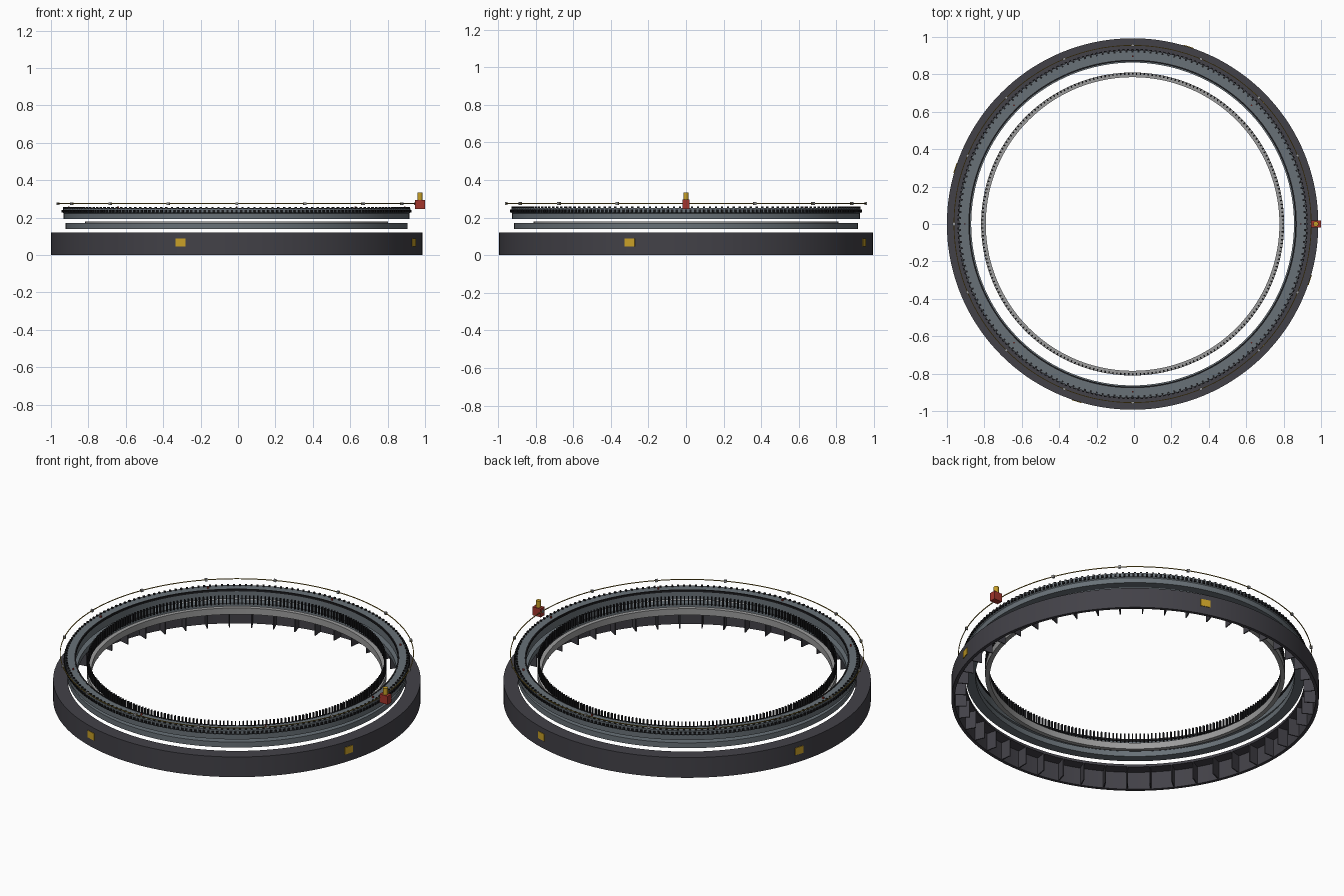
import bpy, bmesh, math
from mathutils import Matrix, Vector

if "Cube" in bpy.data.objects:
    bpy.data.objects.remove(bpy.data.objects["Cube"])

CENTRE_X = -0.0075
SEGMENTS = 144


def material(name, rgb):
    m = bpy.data.materials.new(name)
    m.use_nodes = True
    m.diffuse_color = (*rgb, 1)
    bsdf = next(n for n in m.node_tree.nodes if n.type == "BSDF_PRINCIPLED")
    bsdf.inputs["Base Color"].default_value = (*rgb, 1)
    bsdf.inputs["Roughness"].default_value = 0.6
    return m


charcoal = material("charcoal", (0.055, 0.053, 0.064))
steel = material("steel grey", (0.14, 0.165, 0.185))
silver = material("light grey", (0.33, 0.33, 0.33))
black = material("black", (0.012, 0.012, 0.014))
gold = material("yellow", (0.58, 0.35, 0.02))
bronze = material("dark yellow", (0.35, 0.23, 0.03))
red = material("red", (0.36, 0.035, 0.025))


def finish(name, bm, mat, smooth=False):
    bmesh.ops.recalc_face_normals(bm, faces=bm.faces)
    mesh = bpy.data.meshes.new(name)
    bm.to_mesh(mesh)
    bm.free()
    mesh.materials.append(mat)
    ob = bpy.data.objects.new(name, mesh)
    ob.location.x = CENTRE_X
    bpy.context.collection.objects.link(ob)
    if smooth:
        bpy.ops.object.select_all(action="DESELECT")
        ob.select_set(True)
        bpy.context.view_layer.objects.active = ob
        bpy.ops.object.shade_smooth_by_angle(angle=math.radians(30))
    return ob


def lathe(name, profile, mat):
    """Closed (radius, z) profile swept around the vertical axis."""
    bm = bmesh.new()
    loops = []
    for i in range(SEGMENTS):
        a = math.tau * i / SEGMENTS
        loops.append([bm.verts.new((r * math.cos(a), r * math.sin(a), z)) for r, z in profile])
    n = len(profile)
    for i in range(SEGMENTS):
        a, b = loops[i], loops[(i + 1) % SEGMENTS]
        for j in range(n):
            k = (j + 1) % n
            bm.faces.new((a[j], b[j], b[k], a[k]))
    return finish(name, bm, mat, True)


def ring(name, r0, r1, z0, z1, mat):
    return lathe(name, [(r0, z0), (r1, z0), (r1, z1), (r0, z1)], mat)


def radial_boxes(name, count, r0, r1, width, z0, z1, mat, start=0.0):
    """Boxes repeated around the vertical axis."""
    bm = bmesh.new()
    size = Matrix.Diagonal((r1 - r0, width, z1 - z0, 1))
    place = Matrix.Translation(Vector(((r0 + r1) / 2, 0, (z0 + z1) / 2)))
    for i in range(count):
        turn = Matrix.Rotation(math.radians(start) + math.tau * i / count, 4, "Z")
        bmesh.ops.create_cube(bm, size=1, matrix=turn @ place @ size)
    return finish(name, bm, mat)


# Base: outer wall with a top flange, stiffened by ribs underneath
lathe("base_ring", [(0.975, 0), (0.993, 0), (0.993, 0.12), (0.915, 0.12),
                    (0.915, 0.105), (0.975, 0.105)], charcoal)
radial_boxes("base_ribs", 48, 0.915, 0.98, 0.006, 0.002, 0.108, charcoal)
radial_boxes("base_plates", 4, 0.988, 0.996, 0.055, 0.047, 0.089, gold, 72.5)

# Middle ring
ring("middle_ring", 0.863, 0.915, 0.14, 0.172, steel)

# Inner ring and the row of rollers above it
ring("inner_ring", 0.785, 0.81, 0.142, 0.18, silver)
radial_boxes("inner_rollers", 240, 0.798, 0.81, 0.007, 0.195, 0.245, black)

# Upper ring with gear teeth, seal and bolts
lathe("upper_ring", [(0.875, 0.193), (0.925, 0.193), (0.925, 0.223), (0.929, 0.228),
                     (0.929, 0.25), (0.875, 0.25)], steel)
ring("upper_seal", 0.87, 0.878, 0.24, 0.252, black)
radial_boxes("gear_teeth", 240, 0.92, 0.936, 0.012, 0.228, 0.242, black)
radial_boxes("upper_bolts", 180, 0.917, 0.927, 0.01, 0.249, 0.258, black)
radial_boxes("grease_caps", 8, 0.894, 0.902, 0.008, 0.249, 0.26, red)

# Thin supply pipe with small fittings
ring("supply_pipe", 0.953, 0.957, 0.273, 0.277, bronze)
radial_boxes("pipe_fittings", 16, 0.948, 0.962, 0.014, 0.268, 0.282, silver)

# Pump on the pipe with a round cap
radial_boxes("pump_body", 1, 0.954, 1.0075, 0.036, 0.245, 0.295, red)
bm = bmesh.new()
bmesh.ops.create_cone(bm, cap_ends=True, segments=16, radius1=0.014, radius2=0.014, depth=0.04,
                      matrix=Matrix.Translation((0.98, 0, 0.314)))
finish("pump_cap", bm, gold, True)
